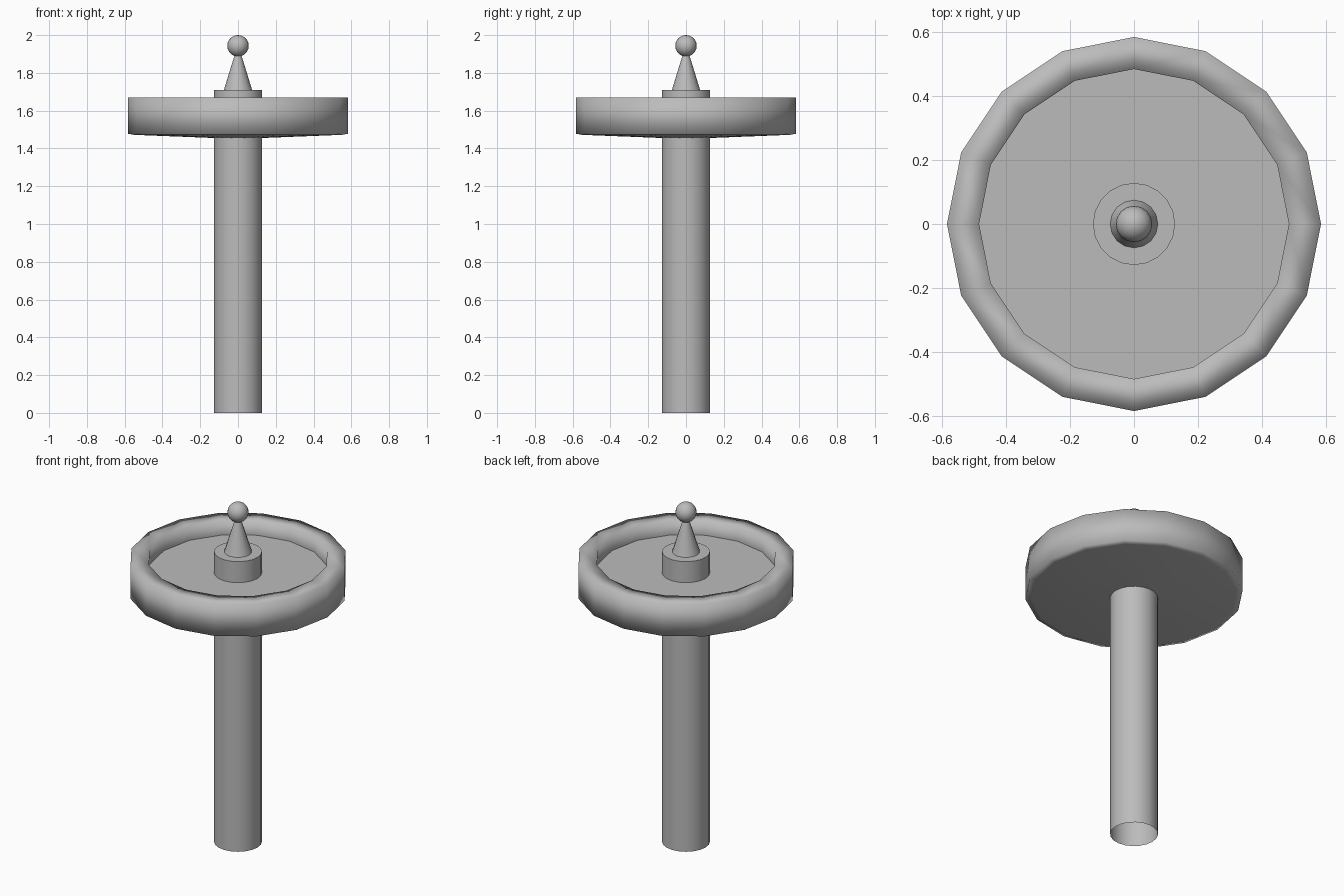
import bpy, bmesh, math

if "Cube" in bpy.data.objects:
    bpy.data.objects.remove(bpy.data.objects["Cube"])

grey = bpy.data.materials.new("plain_grey")
grey.diffuse_color = (0.5, 0.5, 0.5, 1)
grey.use_nodes = True
grey.node_tree.nodes["Principled BSDF"].inputs["Base Color"].default_value = grey.diffuse_color


def lathe(name, profile, sides, sharp_angle=None):
    """Revolve (radius, z) points around z; radius 0 makes a pole."""
    bm = bmesh.new()
    rings = []
    for r, z in profile:
        n = 1 if r == 0 else sides
        rings.append([bm.verts.new((r * math.cos(2 * math.pi * i / sides),
                                    r * math.sin(2 * math.pi * i / sides), z))
                      for i in range(n)])
    for a, b in zip(rings, rings[1:]):
        for i in range(sides):
            j = (i + 1) % sides
            quad = [a[i % len(a)], a[j % len(a)], b[j % len(b)], b[i % len(b)]]
            bm.faces.new(list(dict.fromkeys(quad)))
    mesh = bpy.data.meshes.new(name)
    bm.to_mesh(mesh)
    bm.free()
    mesh.materials.append(grey)
    mesh.shade_smooth()
    if sharp_angle:
        mesh.set_sharp_from_angle(angle=math.radians(sharp_angle))
    obj = bpy.data.objects.new(name, mesh)
    bpy.context.collection.objects.link(obj)
    return obj


# Hollow post, open at the foot, closed on top
lathe("post", [(0.128, 0), (0.128, 1.71), (0, 1.71)], 20, 40)

# Round tray: shallow underside, outer wall, rim, inner wall
lathe("tray", [(0.12, 1.455), (0.55, 1.472), (0.583, 1.478), (0.583, 1.67),
               (0.483, 1.67), (0.483, 1.586)], 16)

# Flat tray floor
lathe("tray_floor", [(0.483, 1.586), (0.12, 1.586)], 16)

# Tapered finial and its ball
lathe("finial_cone", [(0.076, 1.705), (0.016, 1.9)], 16)
ball = [(0.057 * math.sin(math.pi * k / 10), 1.943 - 0.057 * math.cos(math.pi * k / 10))
        for k in range(1, 10)]
lathe("finial_ball", [(0, 1.886)] + ball + [(0, 2.0)], 16)
